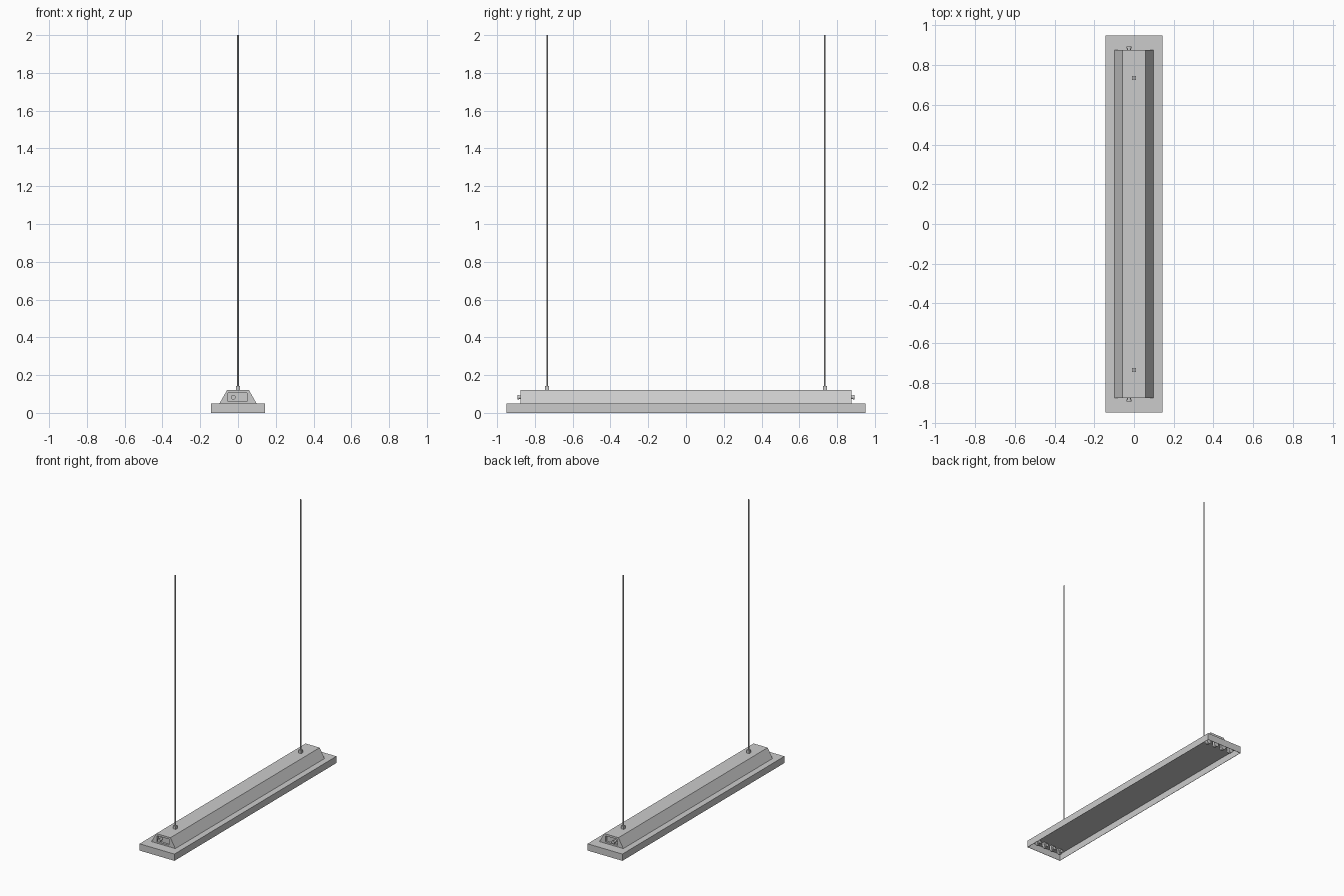
import bpy, bmesh, math
from mathutils import Matrix

if "Cube" in bpy.data.objects:
    bpy.data.objects.remove(bpy.data.objects["Cube"])


def finish(name, bm):
    bmesh.ops.recalc_face_normals(bm, faces=bm.faces)
    me = bpy.data.meshes.new(name)
    bm.to_mesh(me)
    bm.free()
    ob = bpy.data.objects.new(name, me)
    bpy.context.collection.objects.link(ob)
    return ob


def box(name, x0, x1, y0, y1, z0, z1):
    bm = bmesh.new()
    m = Matrix.Translation(((x0 + x1) / 2, (y0 + y1) / 2, (z0 + z1) / 2))
    bmesh.ops.create_cube(bm, size=1, matrix=m @ Matrix.Diagonal((x1 - x0, y1 - y0, z1 - z0, 1)))
    return finish(name, bm)


def cylinder(name, r, length, centre, sides=12, along_y=False):
    bm = bmesh.new()
    m = Matrix.Translation(centre)
    if along_y:
        m = m @ Matrix.Rotation(math.pi / 2, 4, 'X')
    bmesh.ops.create_cone(bm, cap_ends=True, segments=sides, radius1=r, radius2=r, depth=length, matrix=m)
    ob = finish(name, bm)
    for p in ob.data.polygons:
        p.use_smooth = len(p.vertices) == 4 and sides > 8
    return ob


def extrude_y(name, profile, y0, y1):
    bm = bmesh.new()
    f = bm.faces.new([bm.verts.new((x, y0, z)) for x, z in profile])
    top = bmesh.ops.extrude_face_region(bm, geom=[f])
    bmesh.ops.translate(bm, vec=(0, y1 - y0, 0),
                        verts=[v for v in top['geom'] if isinstance(v, bmesh.types.BMVert)])
    return finish(name, bm)


# Reflector tray, open underneath
tray = box("reflector_tray", -0.143, 0.143, -0.95, 0.95, 0, 0.05)
bm = bmesh.new()
bm.from_mesh(tray.data)
bmesh.ops.delete(bm, geom=[f for f in bm.faces if f.normal.z < -0.5], context='FACES_ONLY')
bm.to_mesh(tray.data)
bm.free()
shell = tray.modifiers.new("sheet", 'SOLIDIFY')
shell.thickness = 0.003
shell.offset = -1

# Trapezoid ballast housing with a rectangular recess in each end
outer = [(-0.098, 0.05), (0.098, 0.05), (0.058, 0.12), (-0.058, 0.12)]
inner = [(-0.052, 0.061), (0.048, 0.061), (0.048, 0.105), (-0.052, 0.105)]
bm = bmesh.new()
rings = []
for prof, y in ((inner, -0.86), (inner, -0.875), (outer, -0.875),
                (outer, 0.875), (inner, 0.875), (inner, 0.86)):
    rings.append([bm.verts.new((x, y, z)) for x, z in prof])
for a, b in zip(rings, rings[1:]):
    for i in range(4):
        j = (i + 1) % 4
        bm.faces.new((a[i], a[j], b[j], b[i]))
bm.faces.new(rings[0])
bm.faces.new(rings[-1])
finish("ballast_housing", bm)

# Lamp holder outline: flat against the tray, rounded at the bottom
holder = [(-0.018, 0.047), (0.018, 0.047)]
holder += [(0.018 * math.cos(a), 0.026 - 0.018 * math.sin(a))
           for a in [math.pi * i / 8 for i in range(9)]]

for s, end in ((-1, "front"), (1, "back")):
    # Power connector in the end recess
    cylinder(f"{end}_connector", 0.009, 0.034, (-0.025, s * 0.876, 0.083), 16, True)
    cylinder(f"{end}_connector_collar", 0.0125, 0.01, (-0.025, s * 0.888, 0.083), 16, True)
    # Hanging mount and cable
    y = s * 0.735
    box(f"{end}_cable_mount", -0.011, 0.011, y - 0.011, y + 0.011, 0.12, 0.143)
    cylinder(f"{end}_cable", 0.004, 1.86, (0, y, 1.07), 12)
    # Four lamp holders
    for i, x in enumerate((-0.096, -0.032, 0.032, 0.096)):
        extrude_y(f"{end}_lamp_holder_{i + 1}", [(x + px, pz) for px, pz in holder],
                  s * 0.885, s * 0.905)
        cylinder(f"{end}_lamp_socket_{i + 1}", 0.012, 0.012, (x, s * 0.88, 0.026), 12, True)
